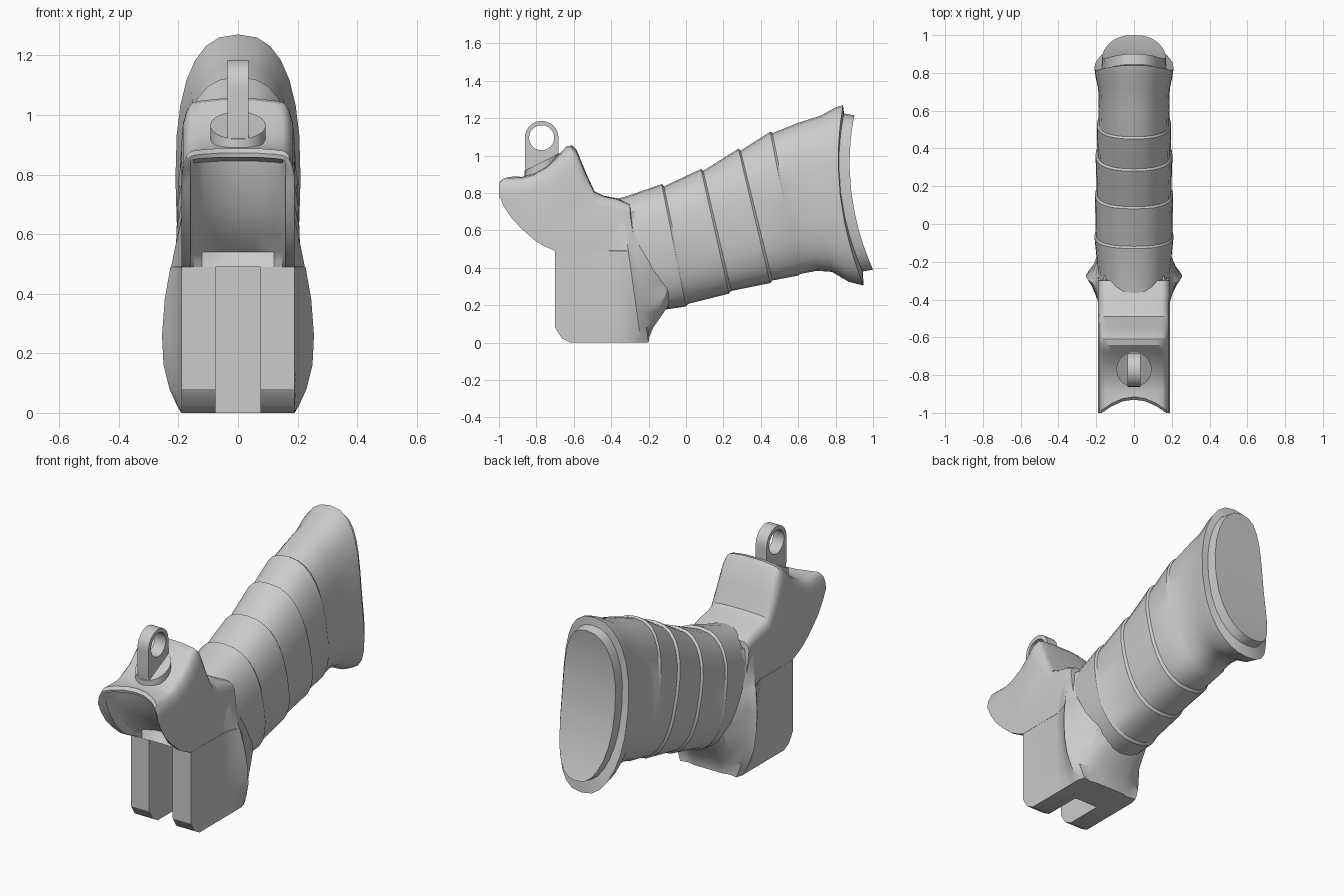
import bpy, bmesh, math
from mathutils import Vector

if "Cube" in bpy.data.objects:
    bpy.data.objects.remove(bpy.data.objects["Cube"])


def make(name, bm):
    bmesh.ops.recalc_face_normals(bm, faces=bm.faces[:])
    me = bpy.data.meshes.new(name)
    bm.to_mesh(me)
    bm.free()
    ob = bpy.data.objects.new(name, me)
    bpy.context.collection.objects.link(ob)
    return ob


def smooth(ob, angle=32):
    bpy.ops.object.select_all(action='DESELECT')
    ob.select_set(True)
    bpy.context.view_layer.objects.active = ob
    bpy.ops.object.shade_smooth_by_angle(angle=math.radians(angle))


def loft(name, rings, strip_caps=False):
    """Skin closed rings; strip_caps spans mirrored points for curved ends."""
    bm = bmesh.new()
    vr = [[bm.verts.new(p) for p in r] for r in rings]
    n = len(vr[0])
    for a, b in zip(vr, vr[1:]):
        for i in range(n):
            j = (i + 1) % n
            bm.faces.new((a[i], a[j], b[j], b[i]))
    for r in (vr[0], vr[-1]):
        if strip_caps:
            for i in range(n // 2):
                f = [r[i], r[i + 1], r[-i - 1], r[(n - i) % n]]
                bm.faces.new(list(dict.fromkeys(f)))
        else:
            bm.faces.new(r)
    return make(name, bm)


# handle: slanted oval rings with stepped overlapping bands and a flared end
def oval(yt, zt, yb, zb, w, bow=0.0, n=28, e=0.8):
    pts = []
    for i in range(n):
        t = 2 * math.pi * i / n
        c, s = math.cos(t), math.sin(t)
        u = math.copysign(abs(c) ** e, c)
        x = w * math.copysign(abs(s) ** e, s)
        k = (1 + u) / 2
        pts.append((x, yb + (yt - yb) * k - bow * (1 - u * u), zb + (zt - zb) * k))
    return pts


handle = loft("handle", [oval(*r) for r in (
    (-.42, .76, -.22, .17, .18), (-.33, .778, -.14, .172, .192),
    (-.13, .847, 0, .193, .21), (-.118, .835, .012, .207, .203),
    (.08, .928, .23, .262, .207), (.092, .918, .242, .276, .197),
    (.28, 1.037, .45, .318, .204), (.292, 1.026, .462, .332, .194),
    (.45, 1.127, .60, .358, .197), (.462, 1.120, .612, .367, .190),
    (.60, 1.175, .70, .384, .187, .01), (.72, 1.213, .78, .378, .19, .03),
    (.80, 1.258, .87, .325, .203, .06), (.84, 1.27, .95, .305, .21, .07),
    (.845, 1.225, .945, .38, .172, .068), (.90, 1.215, 1.0, .39, .168, .066))],
    strip_caps=True)
smooth(handle)


# base: horizontal sections with a flared ridge on each side
def plan(z, yf, w, f, yb):
    r = -.24 - .14 * z
    half = [(w, yf), (w, -.42), (w + .12 * f, r - .09), (w + .6 * f, r - .035),
            (w + f, r), (w - .012 + .7 * f, r + .04),
            (.13 + .6 * f, r + .75 * (yb - r)), (.09, yb)]
    return [(x, y, z) for x, y in half] + [(-x, y, z) for x, y in reversed(half)]


base = loft("base", [plan(*r) for r in (
    (0, -.62, .19, 0, -.2), (.025, -.665, .19, .015, -.198),
    (.08, -.7, .19, .04, -.175), (.16, -.7, .19, .06, -.12),
    (.26, -.7, .19, .065, -.05), (.38, -.7, .19, .056, -.02),
    (.489, -.7, .19, .037, -.02), (.492, -.55, .187, .037, -.02),
    (.6, -.55, .182, .02, -.08), (.7, -.55, .17, .01, -.15))])

# slot between the two prongs
bm = bmesh.new()
bmesh.ops.create_cube(bm, size=1)
for v in bm.verts:
    v.co = Vector((v.co.x * .15, v.co.y * .5 - .65, v.co.z * .8 + .16))
cutter = make("slot_cutter", bm)
cutter.hide_render = True
mod = base.modifiers.new("slot", 'BOOLEAN')
mod.object, mod.operation, mod.solver = cutter, 'DIFFERENCE', 'EXACT'
bpy.context.view_layer.objects.active = base
bpy.ops.object.modifier_apply(modifier=mod.name)
bpy.data.objects.remove(cutter)
smooth(base)

# head: side profile lofted across x, with rounded top edges and scooped front
FRONT = [(-.7, .49), (-.75, .512), (-.8, .54), (-.87, .60), (-.93, .69),
         (-.975, .79), (-.99, .845)]
LIP = [(-.997, .858), (-1.0, .872), (-.985, .888)]
TOP = [(-.88, .886), (-.82, .90), (-.74, .945), (-.68, 1.005), (-.64, 1.048),
       (-.61, 1.055), (-.585, 1.03), (-.54, .92), (-.49, .81), (-.44, .785),
       (-.37, .772), (-.3, .74), (-.27, .49)]


def side(x, drop, scoop):
    lip = .07 * max(0, 1 - (x / .168) ** 2)
    pts = []
    for i, (y, z) in enumerate(FRONT):
        pts.append((y + (lip + scoop) * min(1, i / 2), z))
    pts += [(y + lip, z) for y, z in LIP] + TOP
    return [(x, y, z - drop * max(0, (z - .6) / .28)) for y, z in pts]


stations = [(.19, .09, 0), (.184, .05, 0), (.172, .024, 0), (.16, .012, 0),
            (.15, .008, .05), (.12, .004, .065), (.06, 0, .07)]
head = loft("head", [side(*s) for s in stations] + [side(0, 0, .07)]
            + [side(-x, d, s) for x, d, s in reversed(stations)])
smooth(head)

# sloped round foot under the lug
bm = bmesh.new()
bmesh.ops.create_cone(bm, cap_ends=True, segments=28, radius1=.093, radius2=.093, depth=1)
for v in bm.verts:
    y = v.co.y
    v.co = Vector((v.co.x, y - .77, .965 + .5 * y if v.co.z > 0 else .87))
smooth(make("lug_foot", bm))

# lug: upright plate with a round eye
N, CY, CZ, R = 32, -.772, 1.095, .09
outer, inner = [], []
for i in range(N):
    c, s = math.cos(2 * math.pi * i / N), math.sin(2 * math.pi * i / N)
    k = R if s >= -1e-6 else min(R / max(abs(c), 1e-6), .2 / abs(s))
    outer.append((CY + k * c, CZ + k * s))
    inner.append((CY + .067 * c, CZ + .067 * s))
bm = bmesh.new()
loops = [[bm.verts.new((x, y, z)) for y, z in ring]
         for x, ring in ((-.035, outer), (.035, outer), (.035, inner), (-.035, inner))]
for a, b in zip(loops, loops[1:] + loops[:1]):
    for i in range(N):
        j = (i + 1) % N
        bm.faces.new((a[i], a[j], b[j], b[i]))
smooth(make("lug_eye", bm))
